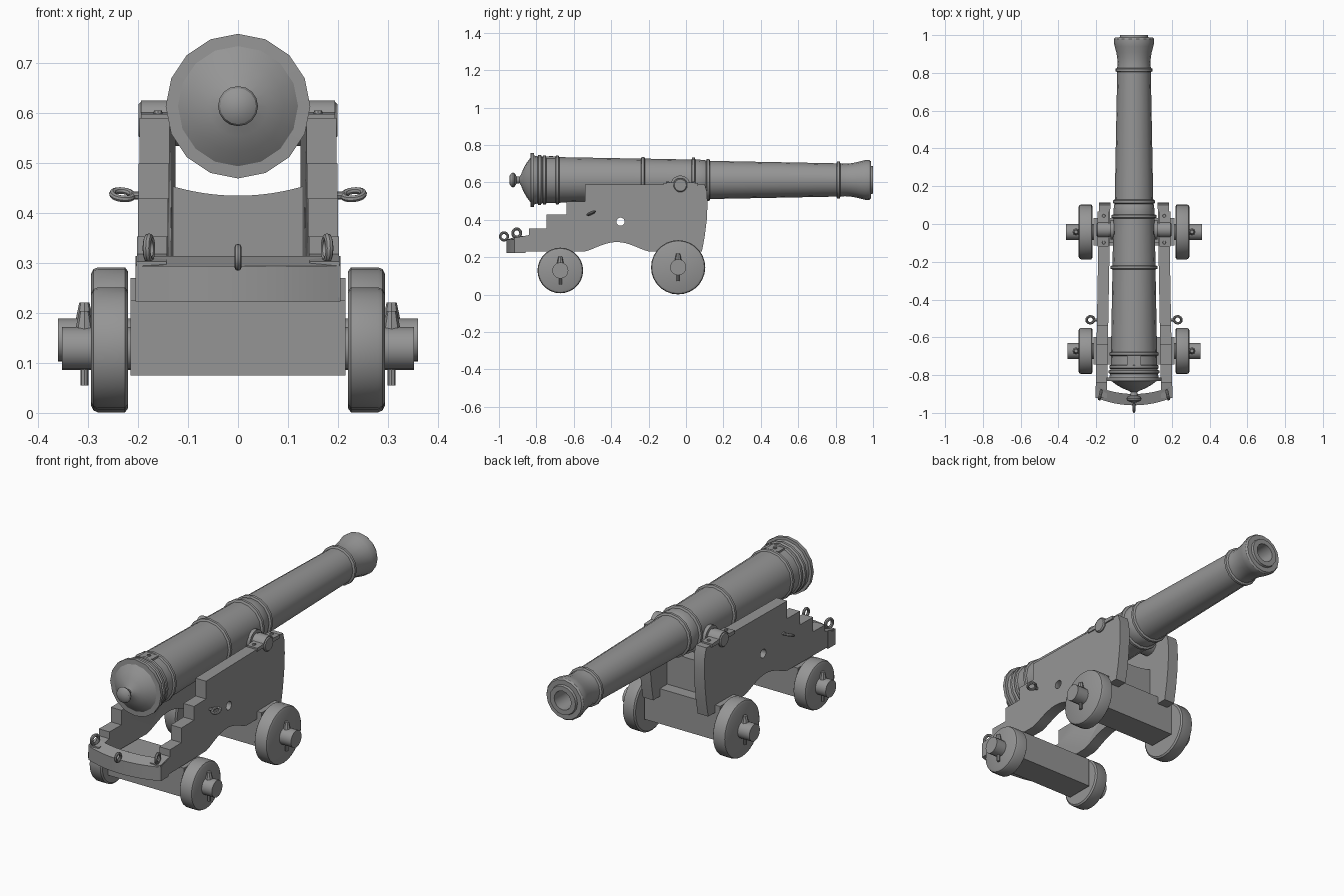
import bpy, bmesh
from math import sin, cos, pi, radians
from mathutils import Vector

if "Cube" in bpy.data.objects:
    bpy.data.objects.remove(bpy.data.objects["Cube"])

IRON = bpy.data.materials.new("dark_grey")
IRON.diffuse_color = (.3, .3, .3, 1)
IRON.use_nodes = True
IRON.node_tree.nodes["Principled BSDF"].inputs["Base Color"].default_value = IRON.diffuse_color


def finish(bm, name, mirror=False, cutter=None):
    """Turn a bmesh (world coordinates) into a clean, shaded object."""
    bmesh.ops.remove_doubles(bm, verts=bm.verts, dist=1e-5)
    bmesh.ops.recalc_face_normals(bm, faces=bm.faces)
    me = bpy.data.meshes.new(name)
    bm.to_mesh(me)
    bm.free()
    me.materials.append(IRON)
    ob = bpy.data.objects.new(name, me)
    bpy.context.collection.objects.link(ob)
    bpy.ops.object.select_all(action='DESELECT')
    ob.select_set(True)
    bpy.context.view_layer.objects.active = ob
    bpy.ops.object.shade_smooth_by_angle(angle=radians(32))
    if cutter:
        b = ob.modifiers.new("hole", 'BOOLEAN')
        b.object = cutter
        b.operation = 'DIFFERENCE'
        b.solver = 'EXACT'
    if mirror:
        ob.modifiers.new("mirror", 'MIRROR').use_mirror_merge = False
    return ob


def lathe(bm, prof, axis, origin, n=16):
    """Revolve (distance along axis, radius) points about an axis."""
    q = Vector(axis).to_track_quat('Z', 'Y')
    o = Vector(origin)
    rings = [[bm.verts.new(o + q @ Vector((r * cos(2 * pi * i / n), r * sin(2 * pi * i / n), a)))
              for i in range(n)] if r > 0 else [bm.verts.new(o + q @ Vector((0, 0, a)))] * n
             for a, r in prof]
    for A, B in zip(rings, rings[1:]):
        for i in range(n):
            j = (i + 1) % n
            f = list(dict.fromkeys((A[i], A[j], B[j], B[i])))
            if len(f) > 2:
                bm.faces.new(f)


def prism(bm, pts, fn):
    """Extrude a 2D outline; fn(u, v, t) places it for t = 0 and 1."""
    a, b = [[bm.verts.new(fn(u, v, t)) for u, v in pts] for t in (0, 1)]
    bm.faces.new(a)
    bm.faces.new(b[::-1])
    for i in range(len(a)):
        j = (i + 1) % len(a)
        bm.faces.new((a[i], a[j], b[j], b[i]))


def rod(bm, a, b, r0, r1, axis, origin, n=12):
    lathe(bm, [(a, 0), (a, r0), (b, r1), (b, 0)], axis, origin, n)


def torus(bm, R, r, axis, origin):
    lathe(bm, [(r * sin(2 * pi * i / 8), R + r * cos(2 * pi * i / 8)) for i in range(9)], axis, origin, 20)


AX = 0.613  # height of the barrel axis


# Barrel with cascabel, mouldings, flared muzzle and bore
def band(y, r0, r1, w=0.011):
    return [(y - w, r0), (y - w * .6, r1), (y + w * .6, r1), (y + w, r0)]


profile = [(-.945, 0), (-.943, .022), (-.934, .036), (-.925, .04), (-.916, .036), (-.907, .02),
           (-.89, .017), (-.882, .03), (-.87, .06), (-.852, .092), (-.831, .12), (-.83, .1445),
           (-.813, .1445), (-.812, .131)]
profile += band(-.783, .126, .134) + band(-.757, .123, .131) + band(-.688, .122, .13)
profile += band(-.23, .114, .124) + band(.04, .109, .12) + [(.065, .109), (.1, .106)]
profile += band(.118, .102, .112) + band(.815, .089, .099)
profile += [(.85, .087), (.88, .089), (.91, .094), (.94, .102), (.962, .107), (.98, .106),
            (.988, .1), (.988, .076), (1.0, .073), (1.0, .048), (.6, .046), (.6, 0)]
bm = bmesh.new()
lathe(bm, profile, (0, 1, 0), (0, 0, AX), 16)
finish(bm, "barrel")

# Touch-hole pan on top of the breech
bm = bmesh.new()
prism(bm, [(-.036, -.748), (.036, -.748), (.036, -.697), (-.036, -.697)],
      lambda u, v, t: (u, v, AX + .105 + .02 * t))
lathe(bm, [(.12, .01), (.129, .01), (.129, .005), (.12, .005), (.12, 0)], (0, 0, 1), (0, -.722, AX), 12)
finish(bm, "touch_hole_pan")

# Trunnions
bm = bmesh.new()
rod(bm, .05, .125, .052, .052, (1, 0, 0), (0, -.03, .585), 20)
lathe(bm, [(.1, 0), (.1, .037), (.193, .037), (.199, .032), (.199, 0)], (1, 0, 0), (0, -.03, .585), 20)
finish(bm, "trunnions", True)

# Cap squares strapped over the trunnions, with bolts
arc = [(-.03 + .042 * cos(radians(a)), .583 + .042 * sin(radians(a))) for a in range(24, 157, 12)]
bm = bmesh.new()
prism(bm, [(.065, .58), (.065, .597)] + arc + [(-.12, .597), (-.12, .58)],
      lambda u, v, t: (.134 + .06 * t, u, v))
for y in (-.098, .043):
    rod(bm, .59, .604, .011, .008, (0, 0, 1), (.16, y, 0), 8)
finish(bm, "cap_squares", True)

# Stepped cheeks, splayed toward the rear, with a round through hole
bm = bmesh.new()
rod(bm, .05, .3, .022, .022, (1, 0, 0), (0, -.35, .39), 16)
cutter = finish(bm, "hole_cutter")
cutter.hide_render = True
cutter.hide_set(True)
arch = [(-.37 + .17 * s / 8, .231 + .05 * cos(s / 8 * pi / 2) ** 1.3) for s in range(-7, 8)]
outline = [(-.92, .231), (-.54, .231)] + arch + [
    (-.2, .231), (.085, .231), (.1, .31), (.111, .4), (.115, .48), (.112, .55), (.1, .589),
    (-.54, .589), (-.54, .498), (-.64, .498), (-.64, .428), (-.745, .428), (-.745, .353),
    (-.84, .353), (-.84, .318), (-.92, .303)]
bm = bmesh.new()
prism(bm, outline, lambda u, v, t: (.125 + .0176 * (.12 - u) + .06 * t, u, v))
finish(bm, "cheeks", True, cutter)

# Front transom with a hollowed top edge
bm = bmesh.new()
top = [(.138 * s / 6, .434 + .021 * (s / 6) ** 2) for s in range(6, -7, -1)]
prism(bm, [(-.138, .235), (.138, .235)] + top, lambda u, v, t: (u, -.1 + .07 * t, v))
finish(bm, "front_transom")

# Bowed rear transom, its top sloping down to the back
bm = bmesh.new()
back = [(.205 * s / 6, -.96 + .042 * (s / 6) ** 2) for s in range(-6, 7)]
front = [(x, y + .06) for x, y in back[::-1]]
prism(bm, back + front,
      lambda u, v, t: (u, v, .223 + t * (.071 + .33 * (v + .96 - .042 * (u / .205) ** 2))))
finish(bm, "rear_transom")

# Axles, wheels and linchpins: y, centre height, wheel radius, hub end, bed bottom, bed top
for name, y, z, r, end, z0, z1 in (("front", -.042, .146, .145, .36, .09, .27),
                                   ("rear", -.672, .129, .122, .352, .075, .226)):
    bm = bmesh.new()
    prism(bm, [(y - .073, z0), (y + .073, z0), (y + .073, z1), (y - .073, z1)],
          lambda u, v, t: (-.215 + .43 * t, u, v))
    for s in (-1, 1):
        rod(bm, .2, end, .043, .043, (s, 0, 0), (0, y, z), 20)
    finish(bm, name + "_axle")

    bm = bmesh.new()
    lathe(bm, [(.22, 0), (.22, r - .008), (.226, r), (.28, r), (.289, r - .004), (.294, r - .014), (.294, 0)],
          (1, 0, 0), (0, y, z), 28)
    finish(bm, name + "_wheels", True)

    bm = bmesh.new()
    rod(bm, -.074, .05, .008, .008, (0, 0, 1), (.307, y, z), 8)
    rod(bm, .038, .075, .018, .01, (0, 0, 1), (.307, y, z), 8)
    finish(bm, name + "_linchpins", True)

# Eye rings on the cheek sides, rear cheek ends and rear transom
bm = bmesh.new()
torus(bm, .02, .007, (-.12, -.45, 1), (.231, -.507, .436))
rod(bm, .17, .213, .008, .008, (1, 0, 0), (0, -.507, .434), 8)
finish(bm, "side_eye_rings", True)

bm = bmesh.new()
torus(bm, .022, .008, (1, .22, 0), (.178, -.905, .329))
rod(bm, .28, .31, .008, .008, (0, 0, 1), (.178, -.905, 0), 8)
finish(bm, "rear_eye_rings", True)

bm = bmesh.new()
torus(bm, .02, .007, (1, 0, 0), (0, -.973, .311))
rod(bm, -.955, -.93, .008, .008, (0, 1, 0), (0, 0, .288), 8)
finish(bm, "centre_eye_ring")
